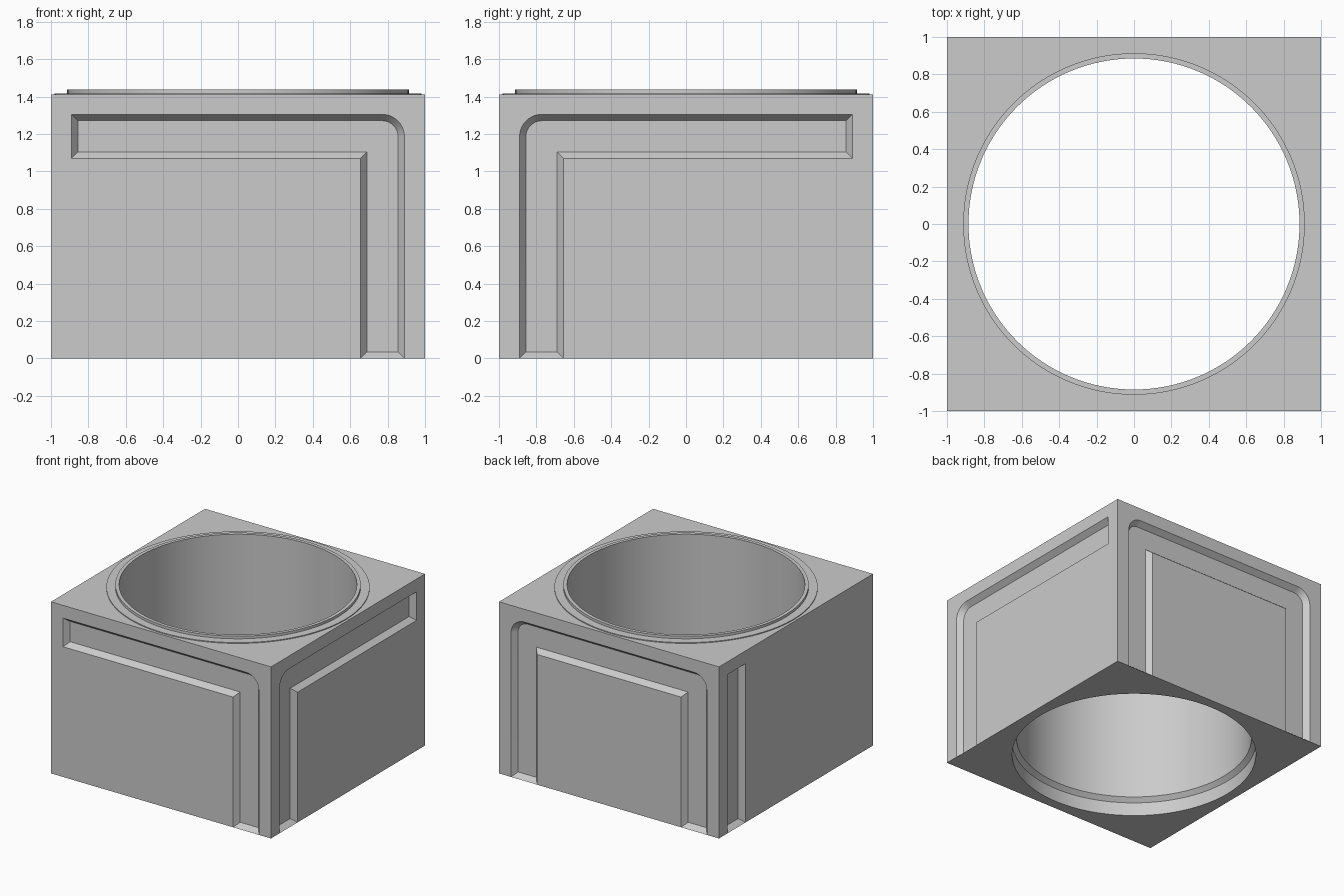
import bpy, bmesh, math
from mathutils import Matrix, Vector

cube = bpy.data.objects.get("Cube")
if cube:
    bpy.data.objects.remove(cube, do_unlink=True)

HEIGHT = 1.41          # block height without the rim
INNER, OUTER = 0.655, 0.89   # channel edges, measured from the face centre
LOW, HIGH = 1.07, 1.305      # channel edges of the horizontal run
BEVEL, DEPTH = 0.034, 0.043  # sloped channel wall
CORNER = 0.12
SEGMENTS = 128

grey = bpy.data.materials.new("plain_grey")
grey.use_nodes = True
grey.diffuse_color = (0.6, 0.6, 0.6, 1)
grey.node_tree.nodes["Principled BSDF"].inputs["Base Color"].default_value = (0.6, 0.6, 0.6, 1)


def make_object(name, bm):
    bmesh.ops.remove_doubles(bm, verts=bm.verts, dist=0.0001)
    mesh = bpy.data.meshes.new(name)
    bm.to_mesh(mesh)
    bm.free()
    mesh.materials.append(grey)
    obj = bpy.data.objects.new(name, mesh)
    bpy.context.collection.objects.link(obj)
    bpy.ops.object.select_all(action='DESELECT')
    obj.select_set(True)
    bpy.context.view_layer.objects.active = obj
    bpy.ops.object.shade_smooth_by_angle(angle=math.radians(30))
    return obj


def inset(points, dist):
    """Mitred inward offset of a counter-clockwise outline."""
    result = []
    for i, p in enumerate(points):
        before = (p - points[i - 1]).normalized()
        after = (points[(i + 1) % len(points)] - p).normalized()
        n1 = Vector((-before.y, before.x))
        n2 = Vector((-after.y, after.x))
        result.append(p + (n1 + n2) * dist / (1 + n1.dot(n2)))
    return result


def vectors(pairs):
    return [Vector(p) for p in pairs]


def mirror(outline):
    """Flip left to right, keeping the winding and the two bottom points first."""
    flipped = [Vector((-p.x, p.y)) for p in outline]
    return flipped[1::-1] + flipped[:1:-1]


def around(outline):
    """The flat land around a channel that opens at the bottom edge."""
    return (vectors([(-1, 0)]) + outline[:1] + outline[:0:-1]
            + vectors([(1, 0), (1, HEIGHT), (-1, HEIGHT)]))


def carved_side(bm, turns, outline, lands):
    """One side of the block: flat lands, sloped channel walls and channel floor."""
    spin = Matrix.Rotation(turns * math.pi / 2, 3, 'Z')

    def face(points):
        bm.faces.new([bm.verts.new(spin @ Vector((p.x, d - 1, p.y))) for p, d in points])

    for land in lands:
        face([(p, 0) for p in land])
    floor = inset(outline, BEVEL)
    face([(p, DEPTH) for p in floor])
    for i in range(len(outline)):
        j = (i + 1) % len(outline)
        face([(outline[i], 0), (outline[j], 0), (floor[j], DEPTH), (floor[i], DEPTH)])


# Channel outlines
arc = [Vector((OUTER - CORNER + CORNER * math.cos(a), HIGH - CORNER + CORNER * math.sin(a)))
       for a in [math.pi / 2 * k / 10 for k in range(11)]]
arc_mirrored = [Vector((-p.x, p.y)) for p in reversed(arc)]
foot = vectors([(INNER, 0), (OUTER, 0)])
elbow = foot + arc + vectors([(-OUTER, HIGH), (-OUTER, LOW), (INNER, LOW)])
strip = foot + vectors([(OUTER, HIGH), (INNER, HIGH)])
arch = foot + arc + arc_mirrored + vectors(
    [(-OUTER, 0), (-INNER, 0), (-INNER, LOW), (INNER, LOW)])
arch_panel = vectors([(-INNER, 0), (INNER, 0), (INNER, LOW), (-INNER, LOW)])
arch_frame = (vectors([(-1, 0), (-OUTER, 0)]) + arc_mirrored[::-1] + arc[::-1]
              + vectors([(OUTER, 0), (1, 0), (1, HEIGHT), (-1, HEIGHT)]))

# Four carved sides: front, right, back, left
bm = bmesh.new()
carved_side(bm, 0, elbow, [around(elbow)])
carved_side(bm, 1, mirror(elbow), [around(mirror(elbow))])
carved_side(bm, 2, arch, [arch_frame, arch_panel])
carved_side(bm, 3, mirror(strip), [around(mirror(strip))])
make_object("carved_sides", bm)

# Bored core: bottom face, socket, bore, raised lip, step and top face
# A radius of None means the square edge of the block.
profile = [(None, 0), (0.918, 0), (0.918, 0.11), (0.885, 0.143), (0.885, 1.438),
           (0.913, 1.438), (0.913, 1.417), (0.98, 1.417), (0.98, HEIGHT), (None, HEIGHT)]
bm = bmesh.new()
rings = []
for radius, z in profile:
    ring = []
    for k in range(SEGMENTS):
        c, s = (f(2 * math.pi * k / SEGMENTS) for f in (math.cos, math.sin))
        r = radius or 1 / max(abs(c), abs(s))
        ring.append(bm.verts.new((r * c, r * s, z)))
    rings.append(ring)
for a, b in zip(rings, rings[1:]):
    for i in range(SEGMENTS):
        j = (i + 1) % SEGMENTS
        bm.faces.new((a[i], b[i], b[j], a[j]))
make_object("bored_core", bm)
